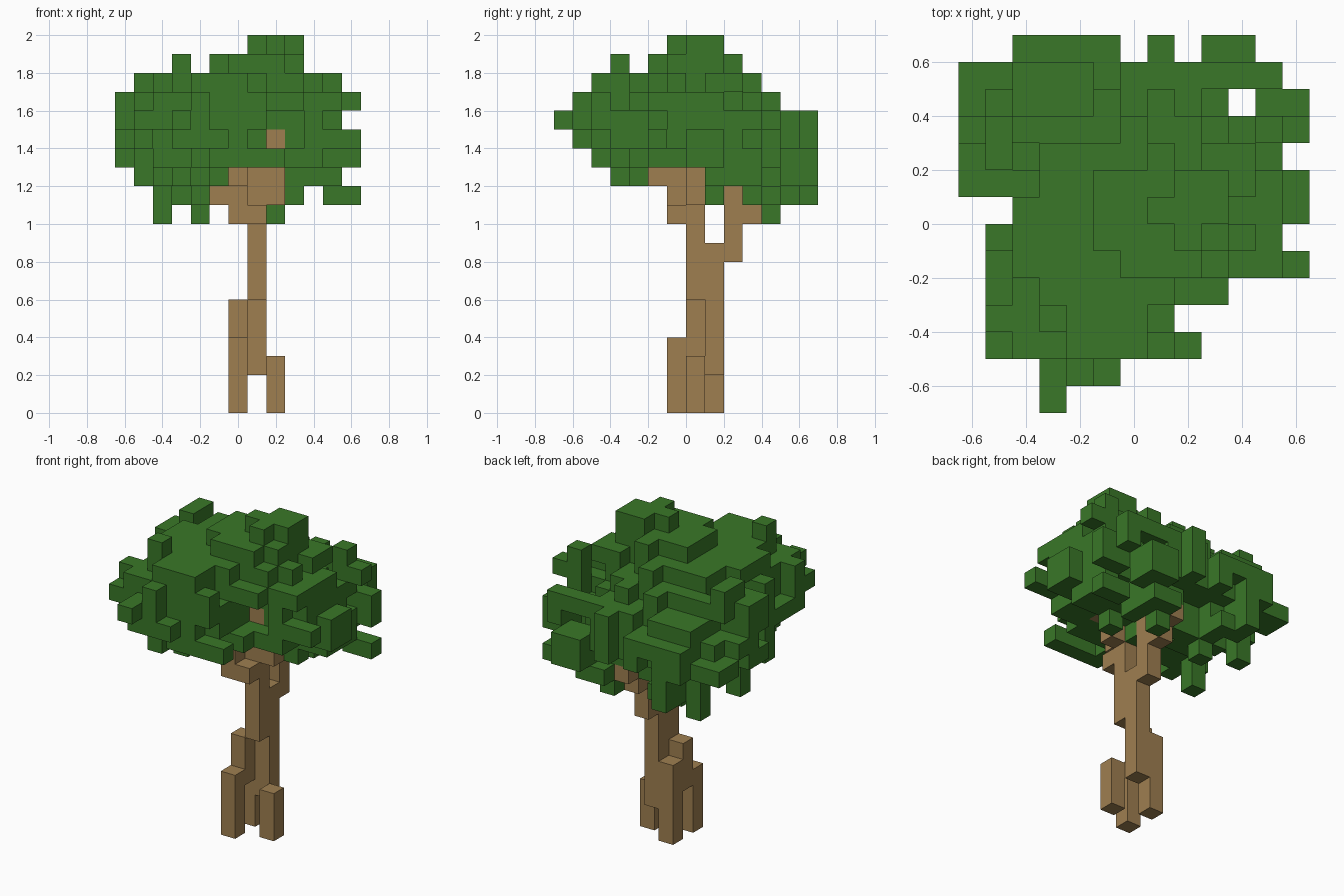
import bpy, bmesh, random
from mathutils import Vector

random.seed(11)
CELL = 0.1
ORIGIN = Vector((-0.65, -0.7, 0))
AXES = [Vector(a) for a in ((1, 0, 0), (0, 1, 0), (0, 0, 1))]

cube = bpy.data.objects.get("Cube")
if cube:
    bpy.data.objects.remove(cube, do_unlink=True)


def material(name, colour):
    mat = bpy.data.materials.new(name)
    mat.use_nodes = True
    mat.diffuse_color = colour
    mat.node_tree.nodes["Principled BSDF"].inputs["Base Color"].default_value = colour
    return mat


def block(xs, ys, zs):
    """Cells of a box given by inclusive index spans."""
    spans = [range(a, b + 1) for a, b in (xs, ys, zs)]
    return {(i, j, k) for i in spans[0] for j in spans[1] for k in spans[2]}


def build(name, cells, mat):
    """Skin a set of cells, leaving out faces between neighbours."""
    bm = bmesh.new()
    verts = {}
    for cell in sorted(cells):
        centre = Vector(cell) + Vector((0.5, 0.5, 0.5))
        for n in range(3):
            for side in (-1, 1):
                normal = AXES[n] * side
                if tuple(int(c + d) for c, d in zip(cell, normal)) in cells:
                    continue
                u, v = AXES[(n + 1) % 3] / 2, AXES[(n + 2) % 3] * side / 2
                mid = centre + normal / 2
                ring = []
                for p in (mid - u - v, mid + u - v, mid + u + v, mid - u + v):
                    key = tuple(round(c) for c in p)
                    if key not in verts:
                        verts[key] = bm.verts.new(p * CELL + ORIGIN)
                    ring.append(verts[key])
                bm.faces.new(ring)
    mesh = bpy.data.meshes.new(name)
    bm.to_mesh(mesh)
    bm.free()
    mesh.materials.append(mat)
    obj = bpy.data.objects.new(name, mesh)
    bpy.context.collection.objects.link(obj)


bark = material("bark brown", (0.345, 0.212, 0.081, 1))
leaf = material("leaf green", (0.041, 0.186, 0.021, 1))

# Roots, trunk and branches
roots = (block((6, 6), (6, 6), (0, 3)) | block((8, 8), (7, 7), (0, 2))
         | block((6, 6), (8, 8), (0, 4)) | block((6, 6), (7, 7), (3, 5)))
trunk = block((7, 7), (7, 7), (6, 12)) | block((7, 7), (8, 8), (2, 8))
branches = (block((7, 7), (9, 9), (8, 13)) | block((7, 7), (10, 10), (10, 10))
            | block((7, 7), (11, 11), (11, 11)) | block((6, 7), (6, 6), (10, 10))
            | block((6, 6), (6, 6), (11, 12)) | block((5, 5), (6, 6), (11, 11))
            | block((8, 8), (7, 7), (11, 13)) | block((6, 6), (5, 5), (12, 12))
            | block((8, 8), (6, 6), (13, 14)))
build("roots", roots, bark)
build("trunk", trunk, bark)
build("branches", branches, bark)
wood = roots | trunk | branches

# Crown outline: left and right limit of each row, front to back
rows = [(3, 3), (3, 5), (1, 8), (1, 7), (1, 9), (1, 12), (1, 11), (2, 12),
        (0, 12), (0, 11), (0, 12), (0, 12), (0, 11), (2, 10)]
# Crown layers: height, side limits, front and back limits, raggedness limits
layers = [(11, 2, 11, 8, 13, 0.35, 1), (12, 1, 11, 3, 13, 0.4, 1),
          (13, 0, 12, 2, 13, 0.45, 1.1), (14, 0, 12, 1, 13, 0.5, 1.2),
          (15, 0, 11, 0, 13, 0.45, 1.2), (16, 0, 12, 1, 11, 0.45, 1.1),
          (17, 1, 11, 2, 10, 0.4, 1), (18, 5, 9, 5, 9, 0.5, 1.1)]


def open_space(i, j, k):
    """Clear air around the branches and at the notches of the outline."""
    return ((k == 12 and i > 5 and j < 8) or (k == 11 and j == 9 and i > 5)
            or (k in (14, 15) and i in (8, 9) and j < 6)
            or (k in (11, 12) and i in (7, 8) and j in (9, 10))
            or (k in (11, 12) and i in (5, 6) and j > 10)
            or (k == 11 and i == 7 and j > 11)
            or (i == 10 and j == 11) or (j == 13 and i in (6, 8)))


def spread(n, low, high):
    """Distance from the middle of a span, one at its edge."""
    return abs(2 * n - low - high) / (high - low + 1)


crown = set()
for k, x0, x1, y0, y1, low, high in layers:
    for i, j, _ in block((x0, x1), (y0, y1), (k, k)):
        if not rows[j][0] <= i <= rows[j][1]:
            continue
        u = max(spread(i, x0, x1), spread(i, *rows[j]))
        v = spread(j, y0, y1)
        if u ** 2.3 + v ** 2.3 < random.uniform(low, high):
            crown.add((i, j, k))

# Crest
crown |= (block((8, 8), (6, 6), (19, 19)) | block((7, 9), (7, 7), (19, 19))
          | block((8, 9), (8, 8), (19, 19)))

# Twigs that stick out of the crown
tips = (block((3, 3), (0, 1), (15, 15)) | block((3, 5), (1, 1), (14, 14))
        | block((4, 4), (1, 2), (16, 16)) | block((1, 2), (2, 3), (15, 15))
        | block((1, 1), (3, 4), (14, 14)) | block((6, 7), (2, 2), (13, 13))
        | block((11, 12), (5, 5), (14, 14)) | block((11, 12), (7, 8), (13, 13))
        | block((11, 12), (10, 10), (16, 16)) | block((9, 12), (11, 11), (11, 11))
        | block((11, 12), (11, 11), (13, 14)) | block((0, 1), (11, 12), (13, 13))
        | block((0, 1), (8, 9), (15, 16)) | block((1, 1), (9, 10), (16, 17))
        | block((11, 11), (10, 10), (15, 17)) | block((3, 3), (3, 3), (17, 18))
        | block((2, 3), (12, 13), (13, 14)) | block((9, 10), (12, 13), (12, 13))
        | block((2, 2), (7, 7), (10, 12)) | block((2, 2), (11, 11), (10, 12))
        | block((4, 4), (10, 10), (10, 11)) | block((8, 8), (11, 11), (10, 11))
        | block((11, 11), (12, 12), (14, 15)) | block((7, 7), (13, 13), (13, 15))
        | block((9, 9), (8, 8), (11, 12)) | block((1, 1), (6, 6), (12, 13))
        | block((3, 3), (3, 4), (12, 12)) | block((3, 3), (12, 13), (11, 12))
        | block((5, 9), (7, 7), (18, 18)) | block((7, 7), (5, 9), (18, 18))
        | block((4, 4), (2, 2), (17, 17)) | block((11, 11), (8, 9), (12, 12)))
crown = {c for c in crown | tips if not open_space(*c)} - wood


def touching(cell):
    return sum(tuple(int(a + s * b) for a, b in zip(cell, axis)) in crown
               for axis in AXES for s in (-1, 1))


crown = {c for c in crown if touching(c) > 1 or c in tips}

# Single leaves that close gaps in the crown outline
covered = {c[:2] for c in crown}
for j, (left, right) in enumerate(rows):
    for i in range(left, right + 1):
        spots = [(i, j, k) for k in (13, 14, 15) if not open_space(i, j, k)]
        if (i, j) not in covered and spots:
            crown.add(random.choice(spots))
build("leaf_crown", crown, leaf)
